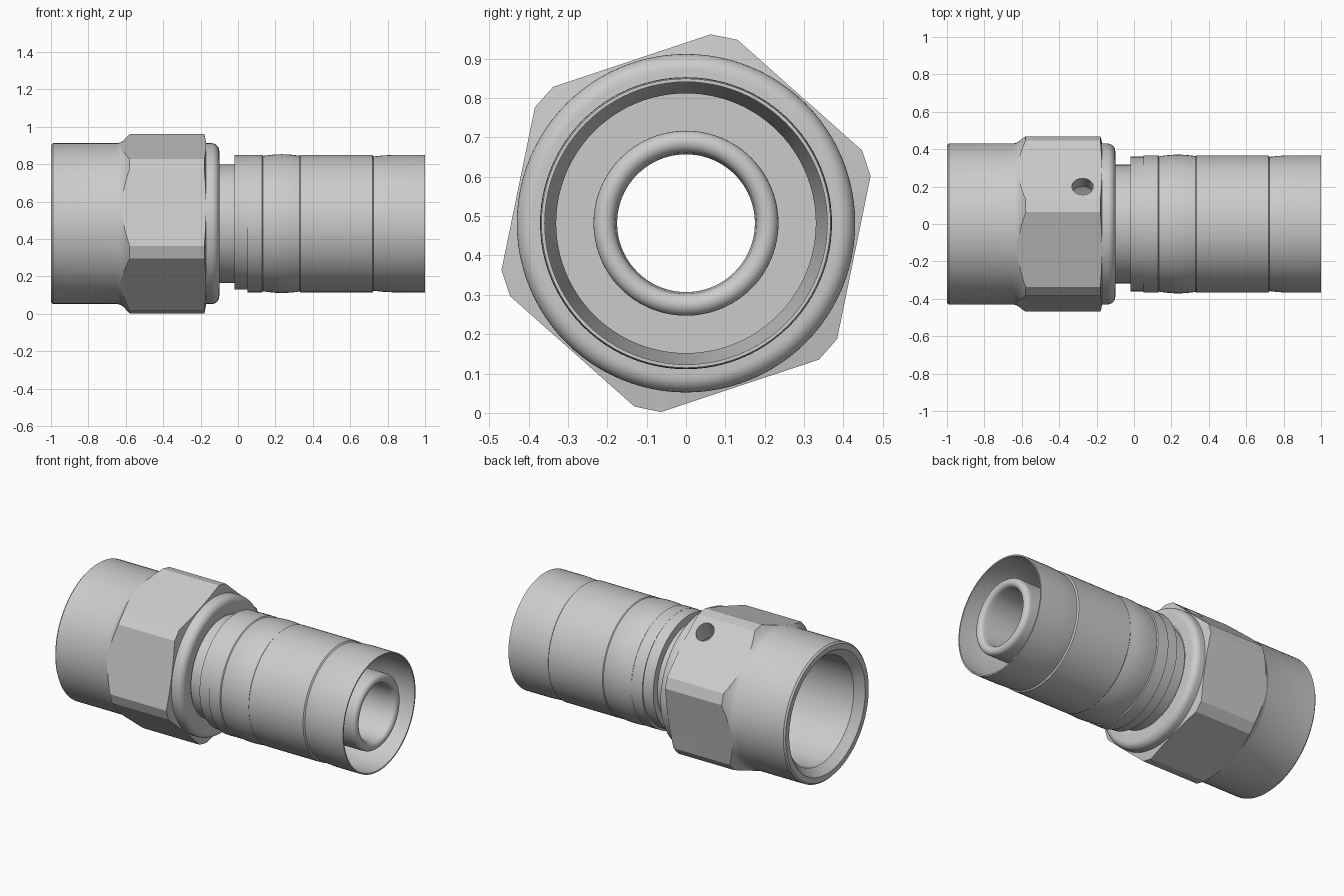
import bpy, bmesh, math
from mathutils import Vector

if "Cube" in bpy.data.objects:
    bpy.data.objects.remove(bpy.data.objects["Cube"])

CZ = 0.482  # height of the fitting's axis


def new_object(name, bm):
    bmesh.ops.recalc_face_normals(bm, faces=bm.faces)
    me = bpy.data.meshes.new(name)
    bm.to_mesh(me)
    bm.free()
    ob = bpy.data.objects.new(name, me)
    bpy.context.collection.objects.link(ob)
    return ob


def lathe(name, profile, dz=0.0, seg=96):
    """Revolve a closed (x, radius) profile around the x axis."""
    bm = bmesh.new()
    rings = []
    for i in range(seg):
        a = 2 * math.pi * i / seg
        rings.append([bm.verts.new((x, r * math.cos(a), CZ + dz + r * math.sin(a)))
                      for x, r in profile])
    n = len(profile)
    for i in range(seg):
        p, q = rings[i], rings[(i + 1) % seg]
        for j in range(n):
            k = (j + 1) % n
            bm.faces.new((p[j], p[k], q[k], q[j]))
    return new_object(name, bm)


def arc(cx, cr, rad, a0, a1, steps=8):
    out = []
    for i in range(steps + 1):
        a = math.radians(a0 + (a1 - a0) * i / steps)
        out.append((cx + rad * math.cos(a), cr + rad * math.sin(a)))
    return out


def boolean(ob, tool, op):
    m = ob.modifiers.new("bool", 'BOOLEAN')
    m.operation, m.object, m.solver = op, tool, 'EXACT'
    bpy.context.view_layer.objects.active = ob
    bpy.ops.object.modifier_apply(modifier=m.name)
    bpy.data.objects.remove(tool)


def smooth(ob):
    bpy.ops.object.select_all(action='DESELECT')
    ob.select_set(True)
    bpy.context.view_layer.objects.active = ob
    bpy.ops.object.shade_smooth_by_angle(angle=math.radians(22))


# Hexagon with flattened corners
bm = bmesh.new()
pts = []
for k in range(6):
    for d in (-4.1, 4.1):
        a = math.radians(18.4 + 60 * k + d)
        pts.append((0.484 * math.cos(a), CZ + 0.484 * math.sin(a)))
left = [bm.verts.new((-0.70, y, z)) for y, z in pts]
right = [bm.verts.new((-0.10, y, z)) for y, z in pts]
bm.faces.new(left)
bm.faces.new(right)
for i in range(12):
    j = (i + 1) % 12
    bm.faces.new((left[i], left[j], right[j], right[i]))
hexagon = new_object("hex_section", bm)

# Turned envelope that chamfers the hexagon's ends
envelope = lathe("hex_envelope", [
    (-0.655, 0.40), (-0.655, 0.428), (-0.63, 0.434), (-0.61, 0.446),
    (-0.58, 0.482), (-0.565, 0.505), (-0.185, 0.51), (-0.17, 0.429), (-0.17, 0.40)])
boolean(hexagon, envelope, 'INTERSECT')

# Nut body: socket, bore, rounded collar
nut = lathe("union_nut", [
    (-1.0, 0.385), (-1.0, 0.42), (-0.99, 0.43), (-0.165, 0.43)]
    + arc(-0.142, 0.388, 0.042, 90, 0)
    + [(-0.10, 0.335), (-0.115, 0.31), (-0.185, 0.31), (-0.195, 0.34), (-0.95, 0.34)])
boolean(nut, hexagon, 'UNION')

# Radial weep hole through one flat
bm = bmesh.new()
bmesh.ops.create_cone(bm, cap_ends=True, segments=48, radius1=0.057, radius2=0.057, depth=0.4)
drill = new_object("drill", bm)
drill_dir = Vector((0, 0.2, 0.404)).normalized()
drill.location = Vector((-0.275, 0, CZ)) + drill_dir * 0.44
drill.rotation_euler = drill_dir.to_track_quat('Z', 'Y').to_euler()
bpy.context.view_layer.update()
boolean(nut, drill, 'DIFFERENCE')

# Hollow stem with shoulder and round-ended hose tail
stem = lathe("stem", [
    (-0.19, 0.30), (-0.18, 0.317), (0.10, 0.317), (0.10, 0.235), (0.95, 0.235)]
    + arc(0.965, 0.207, 0.028, 90, -90, 12)
    + [(0.94, 0.175), (-0.12, 0.175)])

# Slightly off-centre back ring of the sleeve
back_ring = lathe("sleeve_back_ring", [
    (-0.02, 0.30), (-0.02, 0.36), (0.07, 0.36), (0.07, 0.30)], dz=0.007)

# Crimped outer sleeve
bulge = [(0.14 + 0.19 * t / 10, 0.363 + 0.008 * math.sin(math.pi * t / 10)) for t in range(11)]
sleeve = lathe("crimp_sleeve", [
    (0.052, 0.31), (0.052, 0.3675), (0.129, 0.3675), (0.134, 0.362)] + bulge
    + [(0.335, 0.3675), (0.718, 0.3675), (0.725, 0.359), (0.77, 0.364), (0.83, 0.3675),
       (1.0, 0.3675), (1.0, 0.359), (0.83, 0.358), (0.72, 0.33), (0.12, 0.33), (0.12, 0.22), (0.08, 0.22)])

for ob in (nut, stem, back_ring, sleeve):
    smooth(ob)
